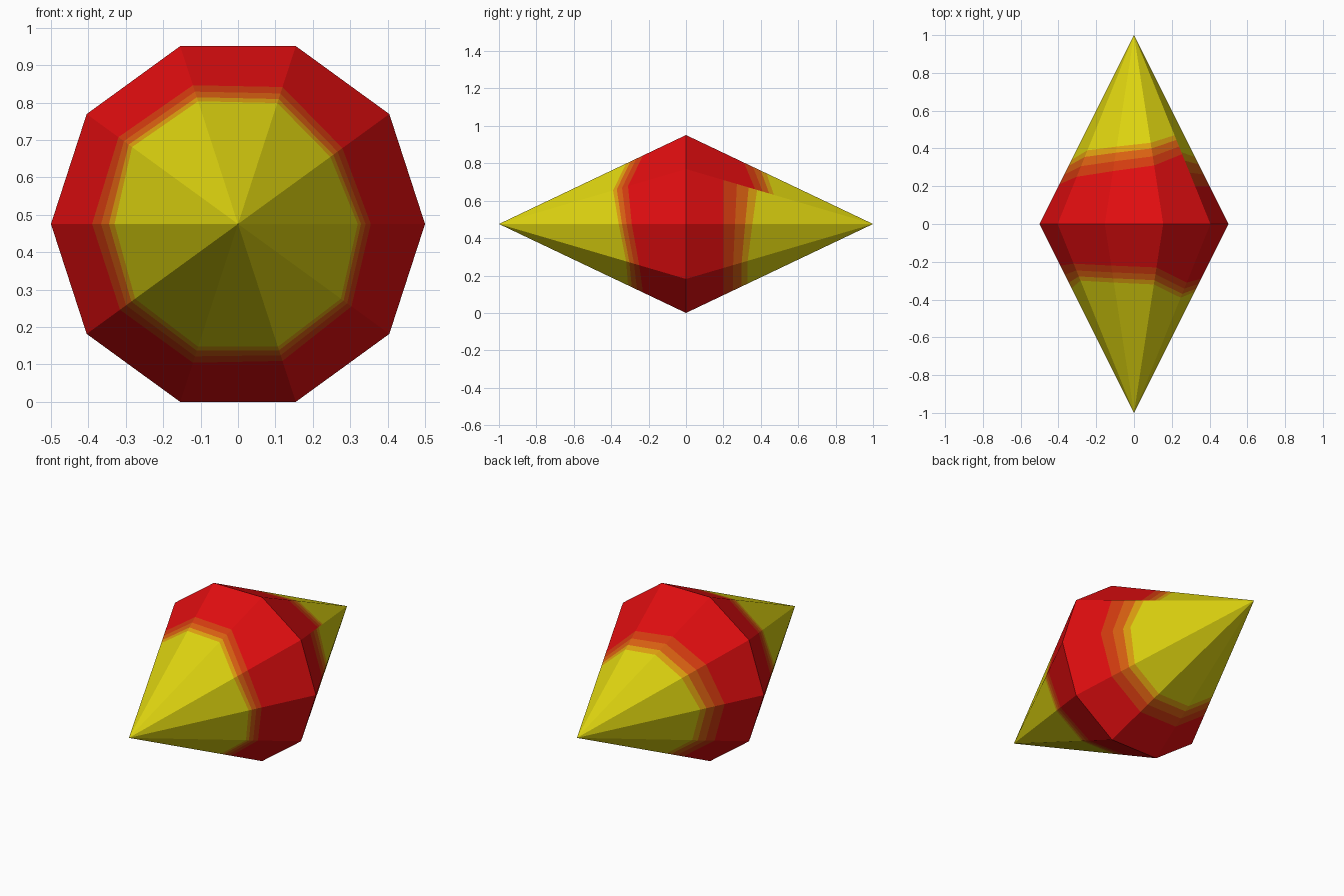
import bpy, bmesh, math

if "Cube" in bpy.data.objects:
    bpy.data.objects.remove(bpy.data.objects["Cube"])

R = 0.5                                    # waist radius
ZC = R * math.sin(math.radians(72))        # axis height, flat side on the ground

# Colours from waist to tips
palette = [
    ("red", (0.75, 0.004, 0.005)),
    ("red_orange", (0.66, 0.045, 0.005)),
    ("orange", (0.70, 0.12, 0.006)),
    ("amber", (0.73, 0.35, 0.005)),
    ("yellow", (0.73, 0.66, 0.005)),
]

# (end of red, start of yellow) along each of the ten edges, every 36 degrees
front_bands = [(.29, .36), (.31, .39), (.23, .32), (.22, .31), (.21, .30),
               (.22, .34), (.22, .32), (.22, .31), (.23, .31), (.25, .32), (.29, .36)]
# The back bands spiral, with a seam at 36 degrees
back_bands = [(.37, .47), (.31, .43), (.28, .41), (.25, .39), (.21, .34), (.20, .33),
              (.20, .33), (.20, .33), (.20, .33), (.20, .355), (.20, .38)]


def edge_points(k, side, band):
    """Points from the waist to the tip along one edge of the cone."""
    a, b = band
    ang = math.radians(36 * k)
    ys = [0, a, a + (b - a) * 0.4, a + (b - a) * 0.75, b]
    return [(R * (1 - y) * math.cos(ang), side * y,
             ZC + R * (1 - y) * math.sin(ang)) for y in ys]


def make_cone(bm, side, bands, start):
    for i in range(10):
        p = edge_points(start + i, side, bands[i])
        q = edge_points(start + i + 1, side, bands[i + 1])
        tip = (0, side, ZC)
        for j in range(5):
            pts = [p[j], q[j], q[j + 1], p[j + 1]] if j < 4 else [p[j], q[j], tip]
            if side > 0:
                pts.reverse()
            f = bm.faces.new([bm.verts.new(c) for c in pts])
            f.material_index = j


# Ten-sided double cone lying along y
bm = bmesh.new()
make_cone(bm, -1, front_bands, 0)
make_cone(bm, 1, back_bands, 1)
bmesh.ops.remove_doubles(bm, verts=bm.verts, dist=0.0001)
# Make every face point outward
for f in bm.faces:
    f.normal_update()
    c = f.calc_center_median()
    c.z -= ZC
    if f.normal.dot(c) < 0:
        f.normal_flip()

mesh = bpy.data.meshes.new("double_cone")
bm.to_mesh(mesh)
bm.free()
for name, rgb in palette:
    mat = bpy.data.materials.new(name)
    mat.diffuse_color = (*rgb, 1)
    mat.use_nodes = True
    mat.node_tree.nodes["Principled BSDF"].inputs["Base Color"].default_value = mat.diffuse_color
    mesh.materials.append(mat)
obj = bpy.data.objects.new("double_cone", mesh)
bpy.context.collection.objects.link(obj)
